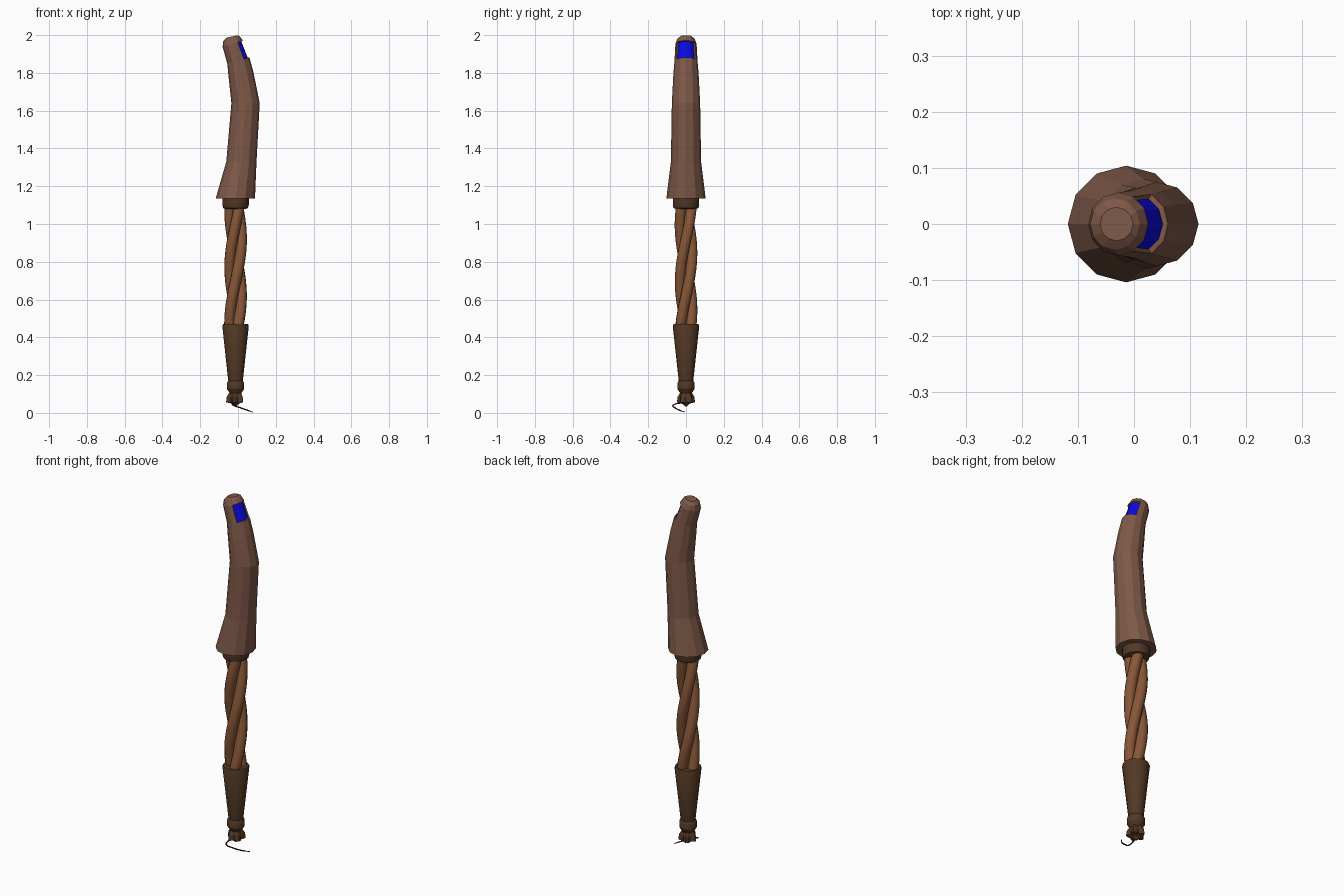
import bpy, bmesh, math

cube = bpy.data.objects.get("Cube")
if cube:
    bpy.data.objects.remove(cube, do_unlink=True)

AXIS = -0.013  # x of the straight shaft


def material(name, rgb):
    m = bpy.data.materials.new(name)
    m.use_nodes = True
    m.diffuse_color = (*rgb, 1)
    m.node_tree.nodes["Principled BSDF"].inputs["Base Color"].default_value = (*rgb, 1)
    return m


grip_brown = material("grip_brown", (0.21, 0.1, 0.065))
blue = material("blue", (0.003, 0.003, 0.75))
twist_brown = material("twist_brown", (0.25, 0.095, 0.038))
dark_brown = material("dark_brown", (0.085, 0.04, 0.018))
cord_black = material("cord_black", (0.02, 0.01, 0.006))


def finish(name, bm, mats, smooth=None):
    bmesh.ops.recalc_face_normals(bm, faces=bm.faces)
    mesh = bpy.data.meshes.new(name)
    bm.to_mesh(mesh)
    bm.free()
    ob = bpy.data.objects.new(name, mesh)
    bpy.context.collection.objects.link(ob)
    for m in mats:
        mesh.materials.append(m)
    if smooth:
        bpy.ops.object.select_all(action="DESELECT")
        ob.select_set(True)
        bpy.context.view_layer.objects.active = ob
        bpy.ops.object.shade_smooth_by_angle(angle=math.radians(smooth))
    return ob


def loft(rings, sides, lobes=0):
    """Skin tilted rings of (x, z, radius, tilt, lobe depth) and cap both ends."""
    bm = bmesh.new()
    loops = []
    for x, z, r, tilt, depth in rings:
        loop = []
        for i in range(sides):
            a = math.tau * i / sides
            rr = r * (1 + depth * math.cos(lobes * a + math.pi))
            c = rr * math.cos(a)
            loop.append(bm.verts.new((x + c * math.cos(tilt), rr * math.sin(a),
                                      z + c * math.sin(tilt))))
        loops.append(loop)
    bands = []
    for low, high in zip(loops, loops[1:]):
        bands.append([bm.faces.new((low[i], low[(i + 1) % sides],
                                    high[(i + 1) % sides], high[i]))
                      for i in range(sides)])
    bm.faces.new(loops[0][::-1])
    bm.faces.new(loops[-1])
    return bm, bands


def turned(name, profile, sides, mat, smooth=None):
    bm, _ = loft([(AXIS, z, r, 0, 0) for z, r in profile], sides)
    return finish(name, bm, [mat], smooth)


# Bent grip with a rounded tip and a recessed window near the top
grip_rings = [(-0.014, 1.135, 0.104, 0), (0.018, 1.33, 0.08, 0),
              (0.04, 1.64, 0.075, 0), (0.016, 1.79, 0.067, 0.2),
              (0.002, 1.865, 0.061, 0.28), (-0.028, 1.955, 0.056, 0.3),
              (-0.034, 1.98, 0.046, 0.28), (-0.031, 1.993, 0.03, 0.2)]
bm, bands = loft([(*r, 0) for r in grip_rings], 12)
window = [bands[4][i] for i in (-2, -1, 0, 1)]
bmesh.ops.recalc_face_normals(bm, faces=bm.faces)
bmesh.ops.inset_region(bm, faces=window, thickness=0.002, depth=-0.009,
                       use_even_offset=True)
for f in window:
    f.material_index = 1
finish("grip", bm, [grip_brown, blue])

# Collar under the grip
turned("collar", [(1.08, 0.055), (1.085, 0.066), (1.1, 0.07), (1.14, 0.07)],
       16, dark_brown, 35)

# Three strands twisted around the shaft axis
for k in range(3):
    curve = bpy.data.curves.new("strand", "CURVE")
    curve.dimensions = "3D"
    curve.bevel_depth = 0.029
    curve.bevel_resolution = 3
    curve.use_fill_caps = True
    curve.materials.append(twist_brown)
    spline = curve.splines.new("POLY")
    steps = 40
    spline.points.add(steps)
    for i, p in enumerate(spline.points):
        z = 0.45 + 0.65 * i / steps
        a = math.pi + math.tau * ((z - 0.77) / 0.9 + k / 3)
        p.co = (AXIS + 0.031 * math.cos(a), 0.031 * math.sin(a), z, 1)
    spline.use_smooth = True
    ob = bpy.data.objects.new(f"twisted_strand_{k + 1}", curve)
    bpy.context.collection.objects.link(ob)

# Tapered lower sleeve and its rounded knob
turned("lower_sleeve", [(0.165, 0.038), (0.2, 0.042), (0.46, 0.07), (0.47, 0.066)],
       16, dark_brown, 30)
turned("knob", [(0.1, 0.028), (0.115, 0.038), (0.128, 0.046), (0.155, 0.046),
                (0.166, 0.042), (0.172, 0.036)], 16, dark_brown, 30)

# Lobed end piece with a short point
bm, _ = loft([(AXIS, 0.034, 0.004, 0, 0), (AXIS, 0.05, 0.02, 0, 0.1),
              (AXIS, 0.056, 0.041, 0, 0.22), (AXIS, 0.085, 0.039, 0, 0.2),
              (AXIS, 0.112, 0.028, 0, 0.05)], 20, 5)
finish("end_piece", bm, [dark_brown])

# Thin curled cord
curve = bpy.data.curves.new("cord", "CURVE")
curve.dimensions = "3D"
curve.bevel_depth = 0.0035
curve.bevel_resolution = 1
curve.resolution_u = 6
curve.materials.append(cord_black)
path = [(-0.013, 0, 0.05), (-0.03, -0.045, 0.05), (-0.026, -0.068, 0.041),
        (0.01, -0.06, 0.028), (0.05, -0.035, 0.014), (0.078, -0.005, 0.004)]
spline = curve.splines.new("BEZIER")
spline.bezier_points.add(len(path) - 1)
for p, co in zip(spline.bezier_points, path):
    p.co = co
    p.handle_left_type = p.handle_right_type = "AUTO"
spline.bezier_points[-1].radius = 0.5
bpy.context.collection.objects.link(bpy.data.objects.new("cord", curve))
